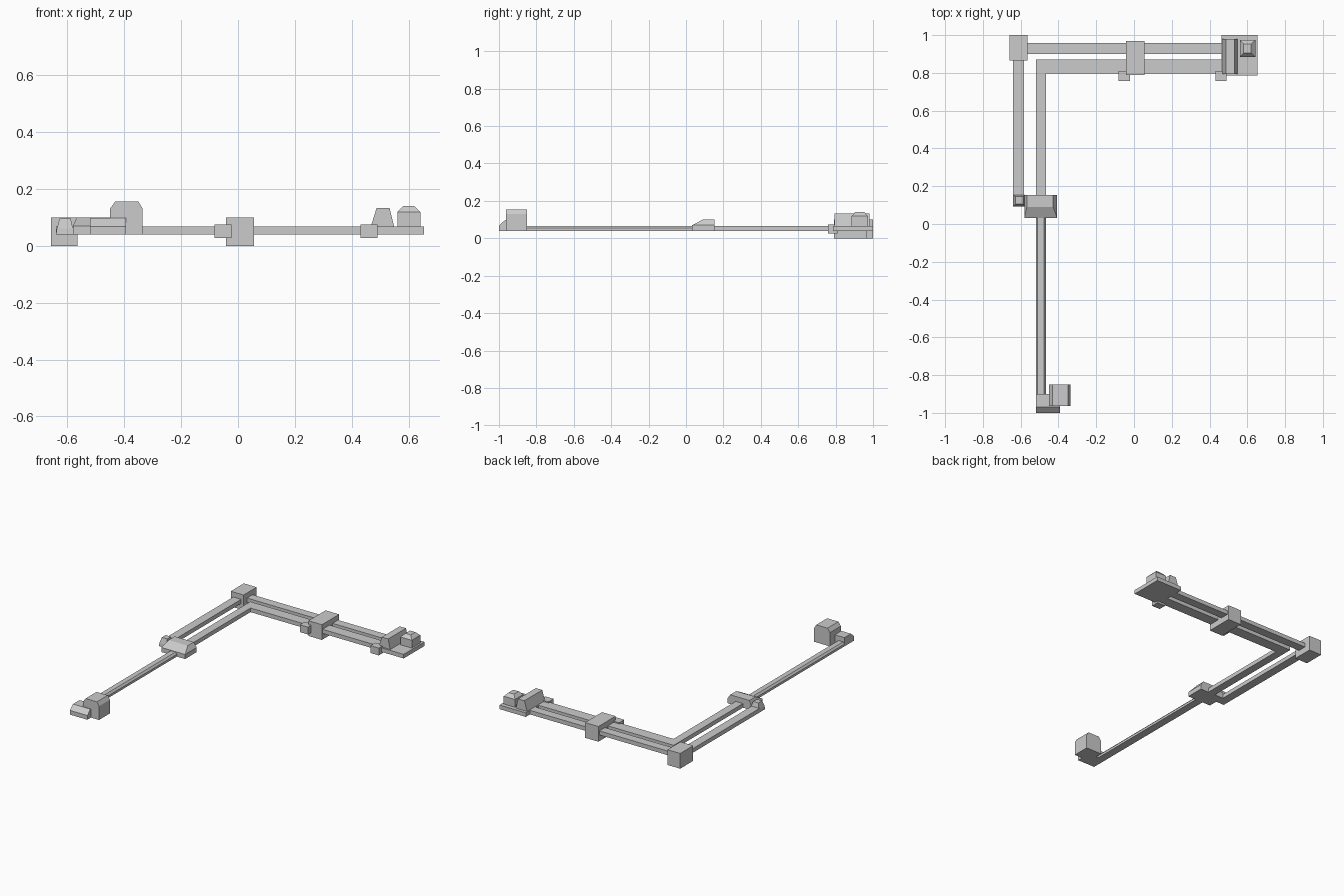
import bpy, bmesh

if "Cube" in bpy.data.objects:
    bpy.data.objects.remove(bpy.data.objects["Cube"])


def new_object(name, bm):
    bmesh.ops.recalc_face_normals(bm, faces=bm.faces[:])
    mesh = bpy.data.meshes.new(name)
    bm.to_mesh(mesh)
    bm.free()
    ob = bpy.data.objects.new(name, mesh)
    bpy.context.collection.objects.link(ob)
    return ob


def loft(name, *rings):
    """Stack rectangles (x0, x1, y0, y1, z) into a closed block."""
    bm = bmesh.new()
    loops = [[bm.verts.new(p) for p in ((x0, y0, z), (x1, y0, z), (x1, y1, z), (x0, y1, z))]
             for x0, x1, y0, y1, z in rings]
    bm.faces.new(loops[0])
    bm.faces.new(loops[-1])
    for a, b in zip(loops, loops[1:]):
        for i in range(4):
            j = (i + 1) % 4
            bm.faces.new((a[i], a[j], b[j], b[i]))
    return new_object(name, bm)


def box(name, x0, x1, y0, y1, z0, z1):
    return loft(name, (x0, x1, y0, y1, z0), (x0, x1, y0, y1, z1))


def prism(name, outline, z0, z1):
    """Extrude a plan outline upwards."""
    bm = bmesh.new()
    face = bm.faces.new([bm.verts.new((x, y, z0)) for x, y in outline])
    ext = bmesh.ops.extrude_face_region(bm, geom=[face])
    verts = [v for v in ext["geom"] if isinstance(v, bmesh.types.BMVert)]
    bmesh.ops.translate(bm, vec=(0, 0, z1 - z0), verts=verts)
    return new_object(name, bm)


LOW, DECK = 0.04, 0.067

# Walkways and walls
box("outer_back_wall", -0.57, 0.47, 0.90, 0.957, LOW, DECK)
box("outer_left_wall", -0.64, -0.583, 0.15, 0.87, LOW, DECK)
prism("inner_corner_wall",
      [(-0.52, 0.10), (-0.467, 0.10), (-0.467, 0.797), (0.47, 0.797),
       (0.47, 0.87), (-0.52, 0.87)], LOW, DECK)
loft("long_front_bar", (-0.52, -0.467, -0.91, 0.04, LOW),
     (-0.52, -0.467, -0.91, 0.04, 0.055), (-0.51, -0.477, -0.91, 0.04, DECK))

# Corner and middle blocks
box("corner_block", -0.658, -0.565, 0.865, 1.0, 0, 0.10)
box("middle_block", -0.042, 0.056, 0.79, 0.968, 0, 0.10)
for i, x in enumerate((-0.052, 0.461)):
    box(f"side_box_{i + 1}", x - 0.03, x + 0.03, 0.758, 0.81, 0.027, 0.075)

# Right end platform with ridge and small tower
box("right_platform", 0.463, 0.653, 0.785, 1.0, LOW, DECK)
loft("right_ridge", (0.465, 0.55, 0.795, 0.98, DECK - 0.005),
     (0.487, 0.533, 0.795, 0.98, 0.132))
loft("right_tower", (0.56, 0.642, 0.885, 0.973, DECK - 0.005),
     (0.56, 0.642, 0.885, 0.973, 0.118), (0.581, 0.62, 0.905, 0.953, 0.14))

# Left junction blocks
loft("junction_block", (-0.58, -0.407, 0.033, 0.153, LOW),
     (-0.58, -0.407, 0.033, 0.153, 0.07), (-0.567, -0.428, 0.09, 0.153, 0.10))
loft("junction_post", (-0.64, -0.58, 0.093, 0.155, LOW),
     (-0.637, -0.58, 0.095, 0.155, 0.06), (-0.627, -0.588, 0.105, 0.145, 0.096))

# Front end block and tower
loft("front_end_block", (-0.52, -0.393, -1.0, -0.90, LOW),
     (-0.52, -0.393, -1.0, -0.90, 0.068), (-0.52, -0.393, -0.968, -0.90, 0.097))
loft("front_tower", (-0.45, -0.335, -0.963, -0.85, LOW),
     (-0.45, -0.335, -0.963, -0.85, 0.13), (-0.432, -0.35, -0.963, -0.85, 0.155))
